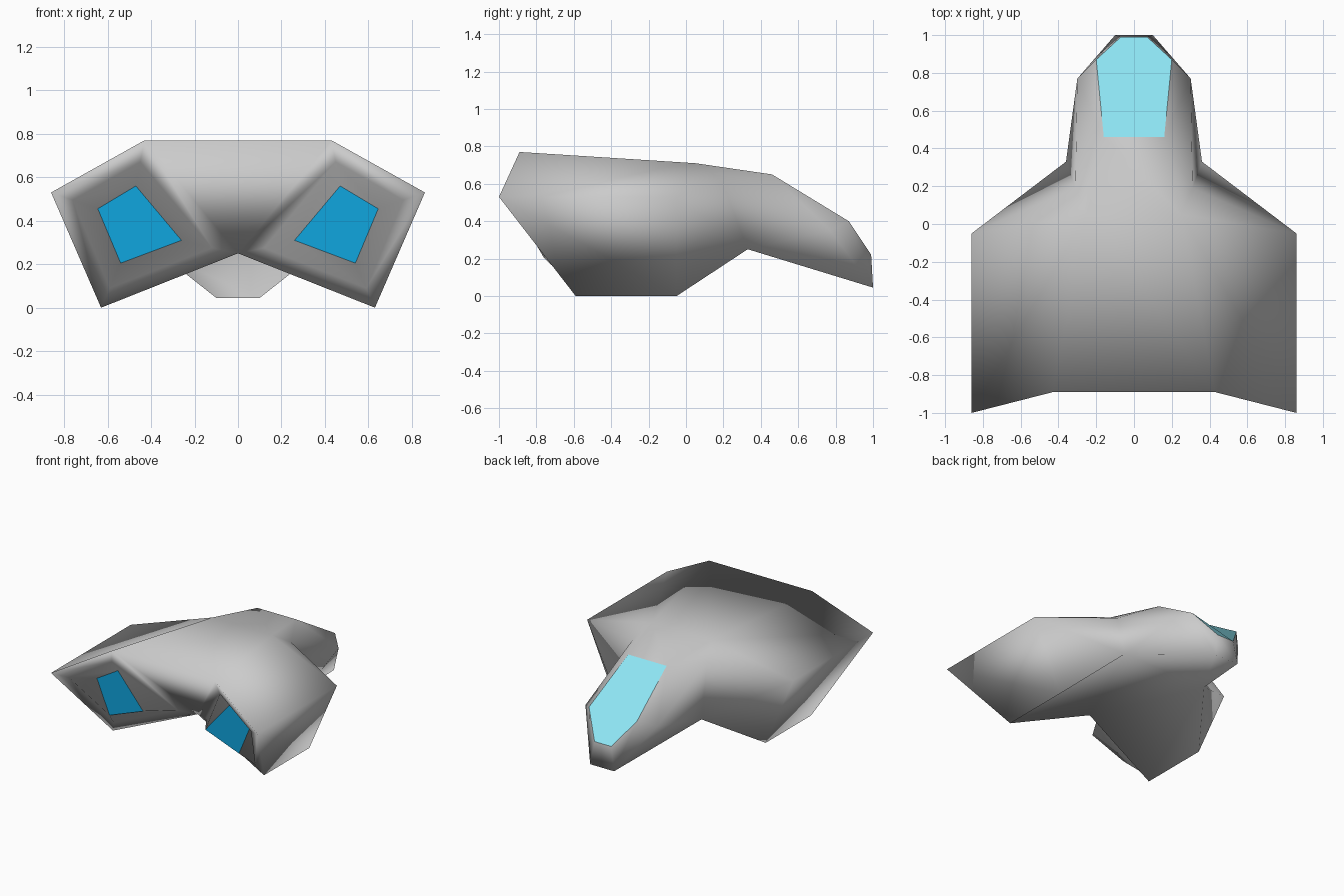
import bpy, bmesh

if "Cube" in bpy.data.objects:
    bpy.data.objects.remove(bpy.data.objects["Cube"])

# Corner points of the right half, named by place on the craft
P = {
    "roof_front": (.43, -.89, .77), "wing_front": (.86, -1, .53),
    "foot_front": (.63, -.59, 0), "chin": (0, -.48, .25),
    "roof_back": (.25, .05, .71), "wing_back": (.86, -.05, .53),
    "foot_back": (.63, -.05, 0), "shoulder": (.31, .19, .62),
    "keel1": (.36, .33, .25), "flank": (.30, .77, .35), "keel2": (.10, 1, .045),
    "glass1": (.16, .46, .65), "glass2": (.20, .87, .40), "glass3": (.07, .99, .22),
    "lip_top": (.45, -.86, .67), "lip_side": (.76, -.93, .495),
    "lip_low": (.59, -.64, .09), "lip_mid": (.12, -.55, .275),
    "in_top": (.47, -.76, .56), "in_side": (.645, -.76, .455),
    "in_low": (.54, -.76, .205), "in_mid": (.26, -.76, .31),
}


def build(name, half_faces=(), strips=(), whole=(), color=None, smooth=False, up=None):
    """half_faces are mirrored; strips are edges bridged to their mirror image;
    whole is an outline that runs down one side and back up the other."""
    bm = bmesh.new()
    cache = {}

    def vert(key, side):
        x, y, z = P[key]
        co = (x * side, y, z)
        if co not in cache:
            cache[co] = bm.verts.new(co)
        return cache[co]

    def face(vs):
        bm.faces.new(list(dict.fromkeys(vs)))

    for f in half_faces:
        keys = f.split()
        face([vert(k, 1) for k in keys])
        face([vert(k, -1) for k in reversed(keys)])
    for s in list(strips) + list(whole):
        keys = s.split()
        face([vert(k, 1) for k in keys] + [vert(k, -1) for k in reversed(keys)])
    if up:  # open panels face one way
        for f in bm.faces:
            f.normal_update()
            if f.normal.dot(up) < 0:
                f.normal_flip()
    else:
        bmesh.ops.recalc_face_normals(bm, faces=bm.faces)
    me = bpy.data.meshes.new(name)
    bm.to_mesh(me)
    bm.free()
    for p in me.polygons:
        p.use_smooth = smooth
    ob = bpy.data.objects.new(name, me)
    bpy.context.collection.objects.link(ob)
    if color:
        mat = bpy.data.materials.new(name)
        mat.diffuse_color = (*color, 1)
        mat.use_nodes = True
        mat.node_tree.nodes["Principled BSDF"].inputs["Base Color"].default_value = mat.diffuse_color
        me.materials.append(mat)
    return ob


# Each intake: rim, inner lip and panel joined by two rings of faces
rings = [["roof_front", "wing_front", "foot_front", "chin"],
         ["lip_top", "lip_side", "lip_low", "lip_mid"],
         ["in_top", "in_side", "in_low", "in_mid"]]
loft = [f"{a[i]} {a[(i + 1) % 4]} {b[(i + 1) % 4]} {b[i]}"
        for a, b in zip(rings, rings[1:]) for i in range(4)]

# Grey hull with wings, feet and tapering tail
build("hull", loft + [
    "roof_front roof_back wing_front",
    "wing_front roof_back wing_back",
    "roof_back shoulder wing_back",
    "wing_front wing_back foot_back foot_front",
    "wing_back keel1 foot_back",
    "wing_back shoulder keel1",
    "foot_front foot_back keel1",
    "foot_front keel1 chin",
    "roof_back glass1 shoulder",
    "shoulder glass1 flank",
    "shoulder flank keel1",
    "glass1 glass2 flank",
    "keel1 flank keel2",
    "flank glass2 keel2",
    "glass2 glass3 keel2",
], [
    "roof_front roof_back", "roof_back glass1", "glass3 keel2",
    "keel2 keel1", "keel1 chin", "chin roof_front",
], smooth=True)

# Blue intake panels
build("intake_panels", [" ".join(rings[2])], color=(.005, .38, .74), up=(0, -1, 0))

# Pale canopy glass on the tail
build("canopy", whole=["glass1 glass2 glass3"], color=(.27, .78, .9), up=(0, 0, 1))
